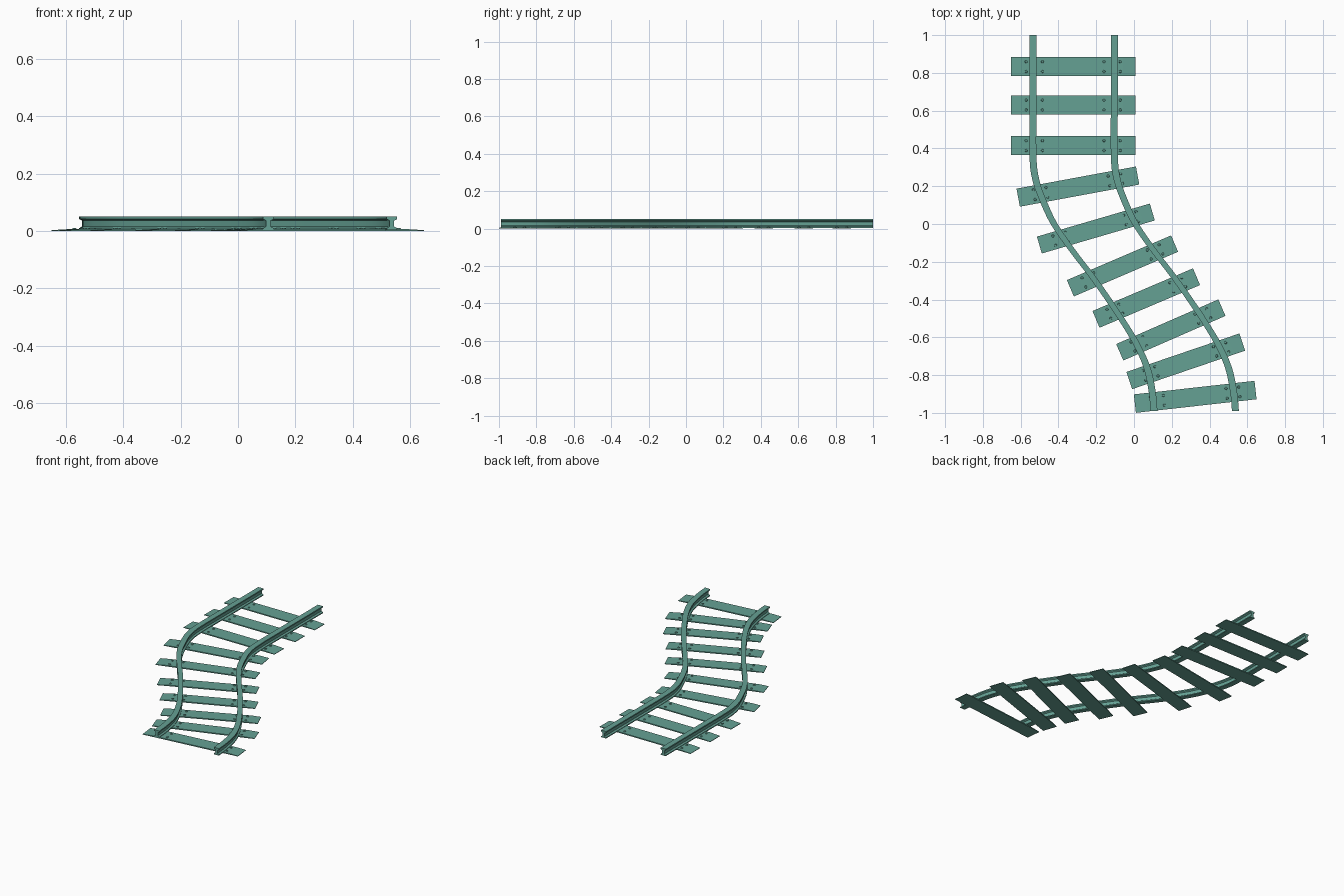
import bpy, bmesh, math
from mathutils import Vector, Matrix

if "Cube" in bpy.data.objects:
    bpy.data.objects.remove(bpy.data.objects["Cube"])

# Centre line of the left rail (x, y); the right rail is the same line shifted in x
PATH = [(-0.535, 1.0), (-0.535, 0.68), (-0.535, 0.36), (-0.520, 0.235), (-0.484, 0.13),
        (-0.423, 0.0), (-0.323, -0.145), (-0.233, -0.262), (-0.146, -0.384), (-0.058, -0.516),
        (0.015, -0.638), (0.069, -0.76), (0.096, -0.886), (0.106, -0.99)]
GAUGE = 0.431

# Half of the rail section (half width, z), bottom to top
HALF = [(0.018, 0.004), (0.018, 0.010), (0.008, 0.016), (0.008, 0.036),
        (0.0185, 0.042), (0.0185, 0.05)]

# Sleepers: centre x, centre y, angle in degrees, length, depth
SLEEPERS = [(-0.322, 0.833, 0, 0.658, 0.10), (-0.322, 0.63, 0, 0.658, 0.10),
            (-0.322, 0.415, 0, 0.658, 0.10), (-0.297, 0.198, 10.5, 0.643, 0.097),
            (-0.202, -0.024, 16.3, 0.623, 0.093), (-0.061, -0.222, 23.2, 0.60, 0.094),
            (0.065, -0.392, 23.0, 0.578, 0.096), (0.195, -0.561, 23.6, 0.59, 0.095),
            (0.274, -0.727, 18.8, 0.632, 0.096), (0.324, -0.915, 6.4, 0.643, 0.098)]

teal = bpy.data.materials.new("teal_paint")
teal.diffuse_color = (0.13, 0.355, 0.295, 1)
teal.use_nodes = True
teal.node_tree.nodes["Principled BSDF"].inputs["Base Color"].default_value = teal.diffuse_color


def finish(bm, name):
    bmesh.ops.recalc_face_normals(bm, faces=bm.faces)
    me = bpy.data.meshes.new(name)
    bm.to_mesh(me)
    bm.free()
    me.materials.append(teal)
    ob = bpy.data.objects.new(name, me)
    bpy.context.collection.objects.link(ob)
    return ob


def smooth_path(pts, steps):
    p = [Vector(q) for q in pts]
    p = [p[0] * 2 - p[1]] + p + [p[-1] * 2 - p[-2]]
    out = []
    for i in range(1, len(p) - 2):
        a, b, c, d = p[i - 1:i + 3]
        for k in range(steps):
            t = k / steps
            out.append(0.5 * (2 * b + (c - a) * t + (2 * a - 5 * b + 4 * c - d) * t * t
                              + (3 * b - a - 3 * c + d) * t ** 3))
    return out + [p[-2]]


def loft(bm, rings):
    rows = [[bm.verts.new(v) for v in r] for r in rings]
    n = len(rows[0])
    for a, b in zip(rows, rows[1:]):
        for i in range(n):
            j = (i + 1) % n
            bm.faces.new((a[i], a[j], b[j], b[i]))
    bm.faces.new(rows[0])
    bm.faces.new(rows[-1])


# Rails: I-section kept parallel to the x axis along the bend
section = HALF + [(-x, z) for x, z in reversed(HALF)]
line = smooth_path(PATH, 4)
for name, dx in (("left_rail", 0), ("right_rail", GAUGE)):
    bm = bmesh.new()
    loft(bm, [[(p.x + dx + x, p.y, z) for x, z in section] for p in line])
    ob = finish(bm, name)
    bpy.ops.object.select_all(action='DESELECT')
    ob.select_set(True)
    bpy.context.view_layer.objects.active = ob
    bpy.ops.object.shade_smooth_by_angle(angle=math.radians(25))

for i, (cx, cy, ang, length, depth) in enumerate(SLEEPERS, 1):
    place = Matrix.Translation((cx, cy, 0)) @ Matrix.Rotation(math.radians(ang), 4, 'Z')

    # Sleeper: thin plank, slightly lower at its ends
    bm = bmesh.new()
    h, d = length / 2, depth / 2
    profile = [(-h, 0), (h, 0), (h, 0.003), (h * 0.8, 0.007), (-h * 0.8, 0.007), (-h, 0.003)]
    loft(bm, [[(x, y, z) for x, z in profile] for y in (-d, d)])
    finish(bm, f"sleeper_{i}").matrix_world = place

    # Bolts: four around each rail, closer together on the angled sleepers
    bm = bmesh.new()
    s = length / 0.658
    gap = 0.034 if ang else 0.043
    for side in (-1, 1):
        for off in (-gap, gap):
            for y in (-0.026, 0.026):
                at = Matrix.Translation((side * 0.206 * s + off, y, 0.007))
                bmesh.ops.create_cone(bm, cap_ends=True, segments=8, radius1=0.009,
                                      radius2=0.006, depth=0.008, matrix=at)
    finish(bm, f"bolts_{i}").matrix_world = place
